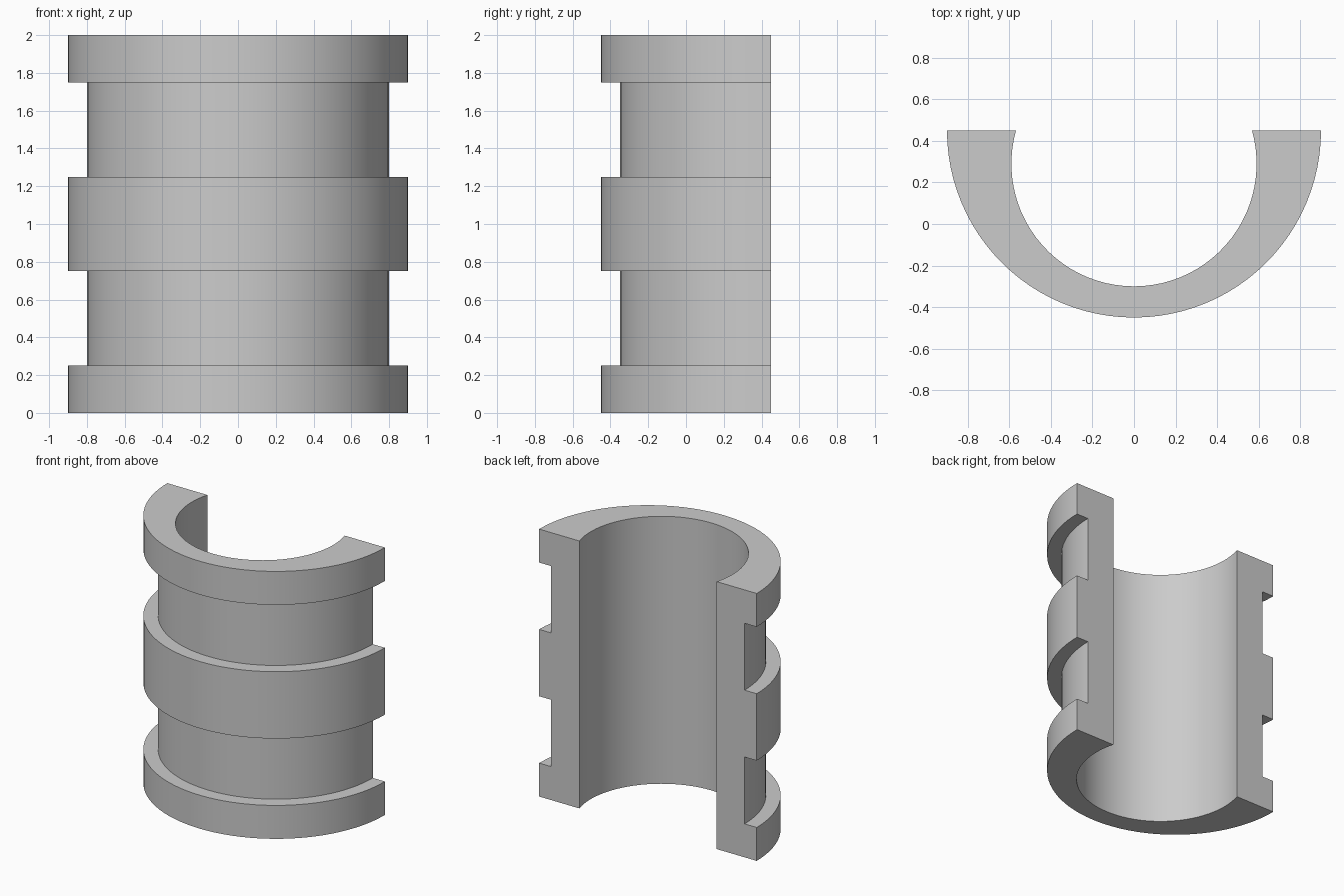
import bpy, bmesh
from math import sin, cos, pi, asin, radians

cube = bpy.data.objects.get("Cube")
if cube:
    bpy.data.objects.remove(cube, do_unlink=True)

SEGMENTS = 48
BACK = 0.45                      # plane of the flat split faces
RIM, GROOVE = 0.9, 0.8           # outer radii
BORE, BORE_Y = 0.59, 0.29        # inner radius and its centre


def arc(bm, radius, centre_y, z):
    """Row of vertices from the left split face round the front to the right."""
    extra = asin((BACK - centre_y) / radius)
    start, sweep = extra, pi + 2 * extra
    row = []
    for i in range(SEGMENTS + 1):
        a = start - sweep * i / SEGMENTS
        row.append(bm.verts.new((radius * cos(a), centre_y + radius * sin(a), z)))
    return row


def bridge(bm, a, b):
    for i in range(SEGMENTS):
        bm.faces.new((a[i], a[i + 1], b[i + 1], b[i]))


# Outer profile: three raised bands separated by two grooves
profile = [(RIM, 0), (RIM, 0.25), (GROOVE, 0.25), (GROOVE, 0.75), (RIM, 0.75),
           (RIM, 1.25), (GROOVE, 1.25), (GROOVE, 1.75), (RIM, 1.75), (RIM, 2)]

bm = bmesh.new()
rows = [arc(bm, r, BACK, z) for r, z in profile]
rows += [arc(bm, BORE, BORE_Y, z) for z in (2, 0)]

# Closed skin: outside, top, bore, bottom
for a, b in zip(rows, rows[1:] + rows[:1]):
    bridge(bm, a, b)
# Flat split faces
for end in (0, -1):
    bm.faces.new([row[end] for row in rows])
bmesh.ops.recalc_face_normals(bm, faces=bm.faces[:])

mesh = bpy.data.meshes.new("bearing_half_shell")
bm.to_mesh(mesh)
bm.free()
shell = bpy.data.objects.new("bearing_half_shell", mesh)
bpy.context.collection.objects.link(shell)

# Plain grey metal
grey = bpy.data.materials.new("plain_grey")
grey.use_nodes = True
colour = (0.6, 0.6, 0.6, 1)
grey.diffuse_color = colour
grey.node_tree.nodes["Principled BSDF"].inputs["Base Color"].default_value = colour
mesh.materials.append(grey)

bpy.ops.object.select_all(action="DESELECT")
shell.select_set(True)
bpy.context.view_layer.objects.active = shell
bpy.ops.object.shade_smooth_by_angle(angle=radians(30))
